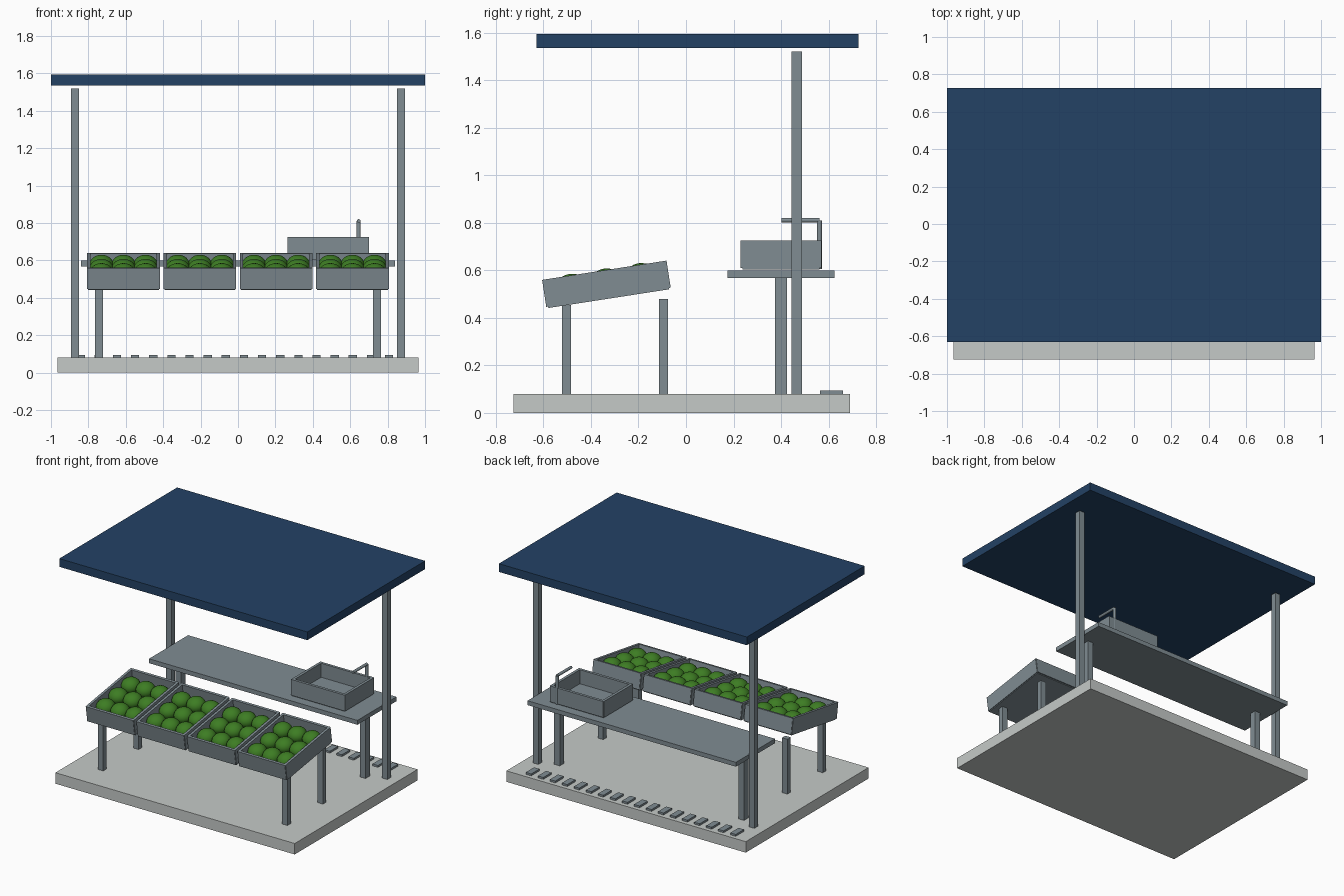
import bpy
import math
from mathutils import Matrix

if "Cube" in bpy.data.objects:
    bpy.data.objects.remove(bpy.data.objects["Cube"])


def material(name, rgb):
    m = bpy.data.materials.new(name)
    m.diffuse_color = (*rgb, 1.0)
    m.use_nodes = True
    m.node_tree.nodes["Principled BSDF"].inputs["Base Color"].default_value = m.diffuse_color
    return m


NAVY = material("navy_roof", (0.017, 0.054, 0.13))
STEEL = material("blue_grey", (0.215, 0.264, 0.29))
STONE = material("pale_stone", (0.56, 0.59, 0.575))
GREEN = material("fruit_green", (0.047, 0.205, 0.017))


def box(name, x, y, z, mat, frame=Matrix()):
    """Box spanning the (min, max) pairs x, y, z inside a local frame."""
    bpy.ops.mesh.primitive_cube_add(size=1)
    ob = bpy.context.object
    ob.name = name
    centre = [(a + b) / 2 for a, b in (x, y, z)]
    size = [b - a for a, b in (x, y, z)]
    ob.data.transform(Matrix.Translation(centre) @ Matrix.Diagonal((*size, 1)))
    ob.matrix_world = frame
    ob.data.materials.append(mat)
    return ob


def post(name, x, y, wx, wy, z0, z1):
    return box(name, (x - wx / 2, x + wx / 2), (y - wy / 2, y + wy / 2), (z0, z1), STEEL)


def tray(name, w, d, h, t, frame):
    """Open box: a floor slightly below four thin walls."""
    hw, hd = w / 2, d / 2
    box(name + "_floor", (-hw + 0.005, hw - 0.005), (-hd + 0.008, hd - 0.008),
        (-0.006, 0.014), STEEL, frame)
    for s, side in ((-1, "left"), (1, "right")):
        xs = sorted((s * hw, s * (hw - t)))
        box(f"{name}_{side}_wall", xs, (-hd + 0.003, hd - 0.003), (0, h), STEEL, frame)
    for s, side in ((-1, "front"), (1, "back")):
        ys = sorted((s * hd, s * (hd - t)))
        box(f"{name}_{side}_wall", (-hw + 0.004, hw - 0.004), ys, (0, h), STEEL, frame)


def pipe(name, start, length, radius, rotation):
    bpy.ops.mesh.primitive_cylinder_add(vertices=16, radius=radius, depth=length)
    ob = bpy.context.object
    ob.name = name
    ob.data.transform(Matrix.Translation((0, 0, length / 2)))
    ob.location = start
    ob.rotation_euler = rotation
    ob.data.materials.append(STEEL)
    bpy.ops.object.shade_smooth_by_angle()


# Floor slab and roof
box("base_slab", (-0.965, 0.965), (-0.725, 0.69), (0, 0.08), STONE)
box("roof", (-1, 1), (-0.63, 0.727), (1.535, 1.595), NAVY)

# Uprights and legs, mirrored left and right
for s, side in ((-1, "left"), (1, "right")):
    post(f"roof_post_{side}", s * 0.871, 0.466, 0.043, 0.043, 0.08, 1.52)
    post(f"table_leg_{side}", s * 0.743, 0.4, 0.045, 0.05, 0.08, 0.575)
    post(f"stand_front_leg_{side}", s * 0.743, -0.503, 0.043, 0.038, 0.08, 0.455)
    post(f"stand_back_leg_{side}", s * 0.743, -0.095, 0.043, 0.038, 0.08, 0.48)

# Work table
box("table_top", (-0.84, 0.84), (0.175, 0.625), (0.568, 0.6), STEEL)

# Wash basin and tap
tray("basin", 0.435, 0.34, 0.116, 0.02, Matrix.Translation((0.483, 0.4, 0.609)))
pipe("tap_riser", (0.645, 0.562, 0.605), 0.205, 0.011, (0, 0, 0))
pipe("tap_spout", (0.645, 0.562, 0.811), 0.16, 0.01, (math.pi / 2, 0, 0))

# Tilted crates of fruit
tilt = Matrix.Rotation(math.radians(8.8), 4, "X")
for i in range(4):
    x = -0.612 + i * 0.408
    frame = (Matrix.Translation((x, -0.335, 0.543)) @ tilt
             @ Matrix.Translation((0, 0, -0.057)))
    tray(f"crate_{i + 1}", 0.388, 0.53, 0.115, 0.018, frame)
    for col in (-1, 0, 1):
        for row in (-1, 0, 1):
            bpy.ops.mesh.primitive_uv_sphere_add(segments=20, ring_count=12, radius=1)
            fruit = bpy.context.object
            fruit.name = "fruit"
            fruit.data.transform(Matrix.Diagonal((0.065, 0.067, 0.054, 1)))
            fruit.matrix_world = frame @ Matrix.Translation((col * 0.118, row * 0.147, 0.068))
            fruit.data.materials.append(GREEN)
            bpy.ops.object.shade_smooth()

# Row of floor drain slats
for i in range(18):
    x = -0.841 + i * 0.097
    box("drain_slat", (x - 0.022, x + 0.022), (0.565, 0.66), (0.08, 0.094), STEEL)
